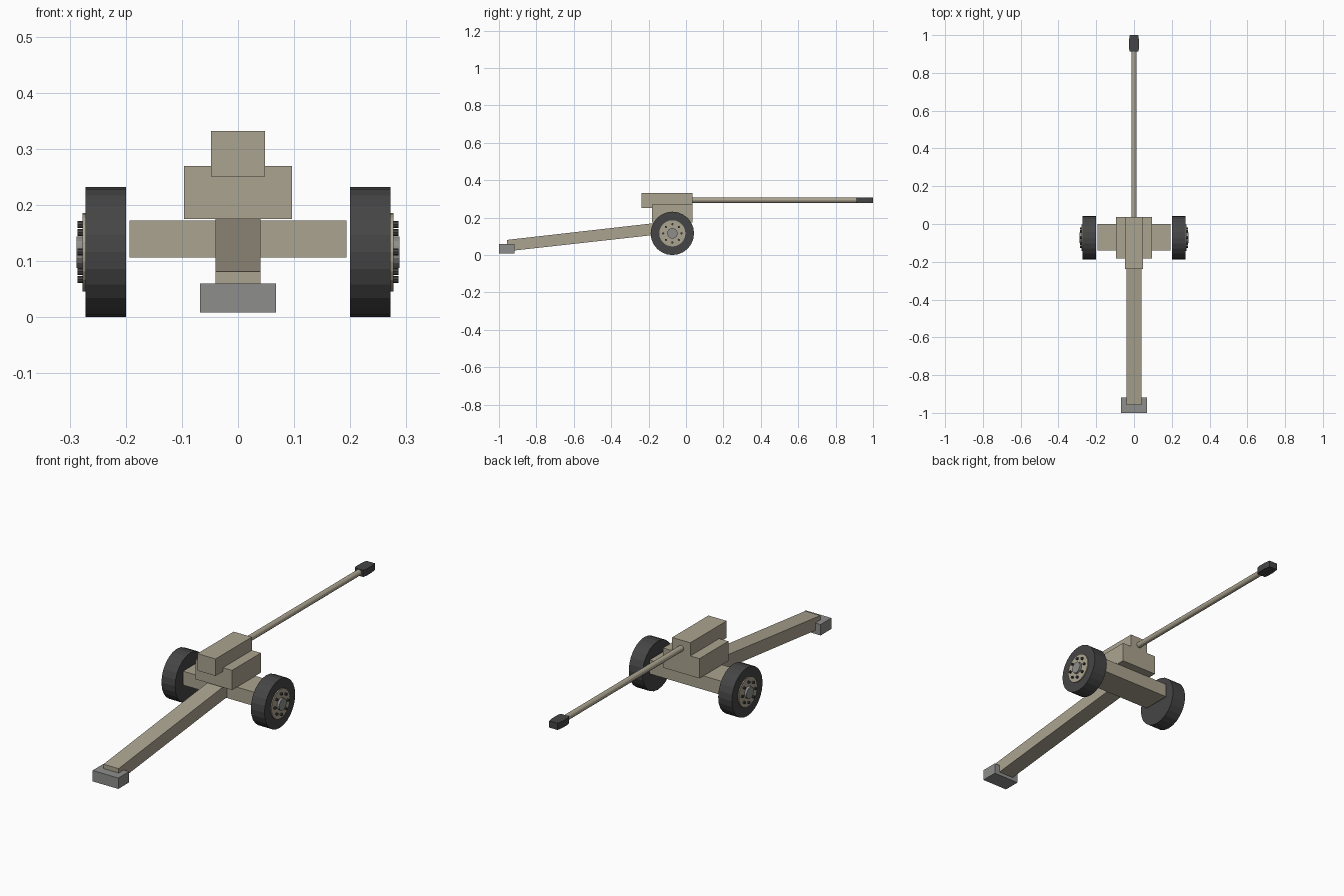
import bpy, bmesh, math
from mathutils import Matrix

if "Cube" in bpy.data.objects:
    bpy.data.objects.remove(bpy.data.objects["Cube"])


def material(name, r, g, b):
    m = bpy.data.materials.new(name)
    m.diffuse_color = (r, g, b, 1)
    m.use_nodes = True
    m.node_tree.nodes["Principled BSDF"].inputs["Base Color"].default_value = m.diffuse_color
    return m


TAN = material("tan_paint", 0.41, 0.37, 0.28)
RUBBER = material("dark_rubber", 0.06, 0.06, 0.06)
STEEL = material("grey_steel", 0.27, 0.27, 0.265)


def finish(name, bm, mat):
    bmesh.ops.recalc_face_normals(bm, faces=bm.faces)
    me = bpy.data.meshes.new(name)
    bm.to_mesh(me)
    bm.free()
    ob = bpy.data.objects.new(name, me)
    bpy.context.collection.objects.link(ob)
    me.materials.append(mat)
    return ob


def prism(name, profile, axis, lo, hi, mat):
    """Extrude a 2D profile along 'x' (points are y,z) or 'z' (points are x,y)."""
    bm = bmesh.new()
    place = (lambda p, t: (t, p[0], p[1])) if axis == 'x' else (lambda p, t: (p[0], p[1], t))
    a = [bm.verts.new(place(p, lo)) for p in profile]
    b = [bm.verts.new(place(p, hi)) for p in profile]
    bm.faces.new(a)
    bm.faces.new(b)
    n = len(a)
    for i in range(n):
        bm.faces.new((a[i], a[(i + 1) % n], b[(i + 1) % n], b[i]))
    return finish(name, bm, mat)


def box(name, half_x, y0, y1, z0, z1, mat):
    return prism(name, [(y0, z0), (y1, z0), (y1, z1), (y0, z1)], 'x', -half_x, half_x, mat)


def cylinder(name, axis, r, lo, hi, centre, sides, mat):
    """Cylinder along x (centre is y,z) or y (centre is x,z)."""
    bm = bmesh.new()
    mid = (lo + hi) / 2
    if axis == 'x':
        m = Matrix.Translation((mid, *centre)) @ Matrix.Rotation(math.pi / 2, 4, 'Y')
    else:
        m = Matrix.Translation((centre[0], mid, centre[1])) @ Matrix.Rotation(math.pi / 2, 4, 'X')
    bmesh.ops.create_cone(bm, cap_ends=True, segments=sides, radius1=r, radius2=r,
                          depth=abs(hi - lo), matrix=m)
    return finish(name, bm, mat)


# Carriage and breech
box("axle_beam", 0.193, -0.14, 0.0, 0.106, 0.172, TAN)
box("cradle", 0.096, -0.182, 0.036, 0.175, 0.269, TAN)
box("breech", 0.048, -0.238, 0.036, 0.251, 0.332, TAN)

# Sloping trail and its ground foot
prism("trail", [(-0.957, 0.02), (-0.13, 0.112), (-0.13, 0.175), (-0.957, 0.081)],
      'x', -0.04, 0.04, TAN)
box("trail_foot", 0.068, -1.0, -0.918, 0.008, 0.06, STEEL)

# Barrel and muzzle brake
cylinder("barrel", 'y', 0.014, 0.03, 0.92, (0, 0.293), 12, TAN)
prism("muzzle_brake", [(-0.022, 0.912), (0.022, 0.912), (0.027, 0.93), (0.027, 0.97),
                       (0.022, 1.0), (-0.022, 1.0), (-0.027, 0.97), (-0.027, 0.93)],
      'z', 0.277, 0.309, RUBBER)

# Wheels with rim, hub cap and a ring of eight bolts on each side
WY, WZ = -0.073, 0.116
for s, side in ((-1, "left"), (1, "right")):
    cylinder(f"{side}_tyre", 'x', 0.116, s * 0.2, s * 0.272, (WY, WZ), 24, RUBBER)
    cylinder(f"{side}_rim", 'x', 0.07, s * 0.26, s * 0.277, (WY, WZ), 24, TAN)
    cylinder(f"{side}_hub_cap", 'x', 0.028, s * 0.27, s * 0.288, (WY, WZ), 16, STEEL)
    for i in range(8):
        a = i * math.tau / 8
        cylinder(f"{side}_bolt_{i + 1}", 'x', 0.006, s * 0.27, s * 0.286,
                 (WY + 0.049 * math.cos(a), WZ + 0.049 * math.sin(a)), 8, RUBBER)
